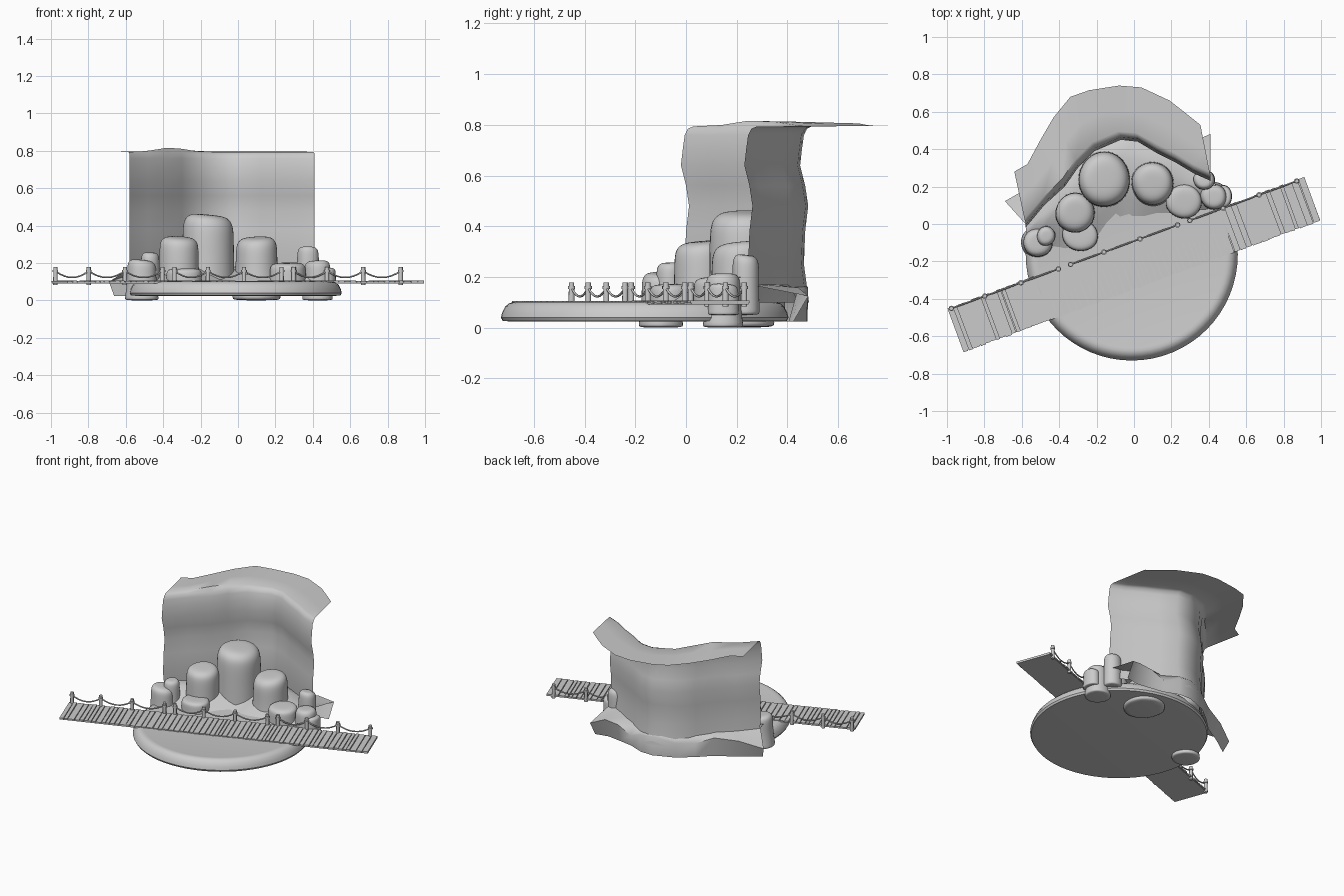
import bpy, bmesh, math, random
from mathutils import Vector, Matrix

if "Cube" in bpy.data.objects:
    bpy.data.objects.remove(bpy.data.objects["Cube"])

random.seed(4)


def make(name, bm, smooth=40, subsurf=0):
    bmesh.ops.recalc_face_normals(bm, faces=bm.faces)
    me = bpy.data.meshes.new(name)
    bm.to_mesh(me)
    bm.free()
    ob = bpy.data.objects.new(name, me)
    bpy.context.collection.objects.link(ob)
    if subsurf:
        ob.modifiers.new("round", 'SUBSURF').levels = subsurf
        ob.modifiers["round"].render_levels = subsurf
    if smooth:
        bpy.ops.object.select_all(action='DESELECT')
        ob.select_set(True)
        bpy.context.view_layer.objects.active = ob
        bpy.ops.object.shade_smooth_by_angle(angle=math.radians(smooth))
    return ob


def skin(rows, closed=False, caps=False):
    bm = bmesh.new()
    vs = [[bm.verts.new(p) for p in r] for r in rows]
    n = len(rows[0])
    for a, b in zip(vs, vs[1:]):
        for i in range(n if closed else n - 1):
            j = (i + 1) % n
            bm.faces.new((a[i], a[j], b[j], b[i]))
    if caps:
        bm.faces.new(vs[0])
        bm.faces.new(vs[-1])
    return bm


def ring(cx, cy, r, z, n):
    return [(cx + r * math.cos(2 * math.pi * i / n),
             cy + r * math.sin(2 * math.pi * i / n), z) for i in range(n)]


def box(bm, loc, size, yaw=0):
    m = Matrix.Translation(loc) @ Matrix.Rotation(yaw, 4, 'Z') @ Matrix.Diagonal((*size, 1))
    bmesh.ops.create_cube(bm, size=1, matrix=m)


# round base disc with a rolled top edge
disc = [(.535, .025), (.56, .027), (.567, .04), (.562, .06), (.55, .083),
        (.535, .096), (.515, .102), (.50, .099)]
make("base_disc", skin([ring(-.012, -.163, r, z, 64) for r, z in disc], True, True))

# cliff wall: plan line swept upward, then folded out into a top ledge
inner = [(-.58, .0), (-.48, .12), (-.37, .22), (-.30, .32), (-.21, .41), (-.07, .47),
         (.02, .46), (.12, .40), (.22, .35), (.32, .29), (.41, .25)]
outer = [(-.64, .28), (-.57, .32), (-.50, .45), (-.43, .57), (-.34, .68), (-.24, .715),
         (-.08, .74), (.04, .73), (.19, .66), (.28, .59), (.355, .53)]
inner = [Vector(p) for p in inner]
outer = [Vector(p) for p in outer]
rows = []
for z, off in [(.10, .015), (.25, -.005), (.38, .0), (.48, .012), (.56, .0),
               (.64, -.02), (.71, -.012), (.76, -.005), (.785, .008)]:
    rows.append([(p.x, p.y + off, z) for p in inner])
for t in (.1, .5, 1):
    row = []
    for a, b in zip(inner, outer):
        p = a.lerp(b, t)
        bump = .025 * math.exp(-((p.x + .36) / .11) ** 2) * (1 - .6 * t)
        row.append((*p, .793 + bump + .003 * t))
    rows.append(row)
make("cliff_wall", skin(rows), 50)

# mounded ground between disc and wall, with a skirt flaring out behind
front = [(-.57, -.12), (-.5, -.16), (-.4, -.17), (-.3, -.16), (-.2, -.1), (-.1, .0),
         (-.03, .02), (.05, .02), (.2, .02), (.35, .06), (.51, .1)]
rows = []
for t, z in [(0, .085), (.25, .13), (.5, .17), (.75, .185), (1, .17)]:
    rows.append([(*Vector(f).lerp(p, t),
                  z + (.018 * math.sin(i * 2.1) if 0 < t < 1 else 0))
                 for i, (f, p) in enumerate(zip(front, inner))])
for k, drop in ((1, False), (.75, True)):
    row = []
    for i, p in enumerate(inner):
        e = abs(i / 5 - 1)
        d = Vector((-.11, .11)) if i < 5 else Vector((.0, .22))
        q = p + k * (d * e ** 2 + Vector((0, .012)))
        row.append((*q, .025 if drop else .10 + .06 * abs(math.sin(i * .9))))
    rows.append(row)
make("ground_mound", skin(rows), 50)

# rocks: rounded columns with irregular outlines: x, y, rx, ry, bottom, top
rocks = [(-.16, .245, .145, .15, .05, .455), (-.315, .065, .107, .11, .05, .338),
         (.10, .215, .115, .115, 0, .335), (-.515, -.10, .08, .075, 0, .215),
         (-.47, -.065, .052, .055, .05, .255), (.375, .235, .06, .055, .05, .285),
         (.425, .145, .072, .072, 0, .212), (.48, .15, .045, .06, .05, .17),
         (.27, .12, .10, .09, .05, .20), (-.29, -.06, .10, .09, .05, .17)]
for k, (x, y, rx, ry, z0, z1) in enumerate(rocks):
    n = 9
    wob = [random.uniform(.97, 1.1) for _ in range(n)]
    foot = 1.2 if z0 == 0 else 1.06
    tilt = random.uniform(-.06, .06)
    rows = []
    for s, t in [(foot, 0), (foot * .99, .04), (1.02, .45), (1.02, .8),
                 (.95, .93), (.72, 1.0), (.3, 1.01)]:
        rows.append([(x + rx * s * w * math.cos(a), y + ry * s * w * math.sin(a),
                      z0 + (z1 - z0) * t * (1 + tilt * math.cos(a + k) * s * (t > .7)))
                     for w, a in ((wob[i], 2 * math.pi * i / n) for i in range(n))])
    ob = make("rock_%d" % (k + 1), skin(rows, True, True), 60, 2)
    # keep the feet flat on the ground plane
    for v in ob.data.vertices:
        v.co.z = max(v.co.z, 0)

# boardwalk: three equal sections of planks, posts and sagging ropes
place = Matrix.Translation((0, -.217, 0)) @ Matrix.Rotation(math.radians(20.25), 4, 'Z')
pitch, width = .679, .254
for sec in range(3):
    s0 = -1.019 + sec * pitch
    bm = bmesh.new()
    box(bm, (s0 + pitch / 2, 0, .095), (pitch - .004, width - .014, .006))
    make("deck_bearer_%d" % (sec + 1), bm, 0).matrix_world = place

    bm = bmesh.new()
    wid = [random.uniform(.7, 1.3) for _ in range(21)]
    scale = pitch / sum(wid)
    s = s0
    for w in wid:
        w *= scale
        box(bm, (s + w / 2, random.uniform(-.003, .003), .101 + random.uniform(-.001, .001)),
            (w - .004, width - .006, .009), random.uniform(-.008, .008))
        s += w
    make("deck_planks_%d" % (sec + 1), bm, 0).matrix_world = place

    bm = bmesh.new()
    posts = [s0 + o for o in (.022, .212, .418, .632)]
    for p in posts:
        bmesh.ops.create_cone(bm, cap_ends=True, segments=10, radius1=.012, radius2=.011,
                              depth=.096, matrix=Matrix.Translation((p, .118, .131)))
        bmesh.ops.create_cone(bm, cap_ends=True, segments=10, radius1=.015, radius2=.015,
                              depth=.012, matrix=Matrix.Translation((p, .118, .158)))
    make("rail_posts_%d" % (sec + 1), bm).matrix_world = place

    cu = bpy.data.curves.new("rope", 'CURVE')
    cu.dimensions = '3D'
    cu.bevel_depth = .0045
    cu.bevel_resolution = 1
    for a, b in zip(posts, posts[1:]):
        sp = cu.splines.new('POLY')
        sp.points.add(8)
        for i, pt in enumerate(sp.points):
            t = i / 8
            pt.co = (a + (b - a) * t, .118, .158 - .14 * t * (1 - t), 1)
    ob = bpy.data.objects.new("rail_rope_%d" % (sec + 1), cu)
    bpy.context.collection.objects.link(ob)
    ob.matrix_world = place
